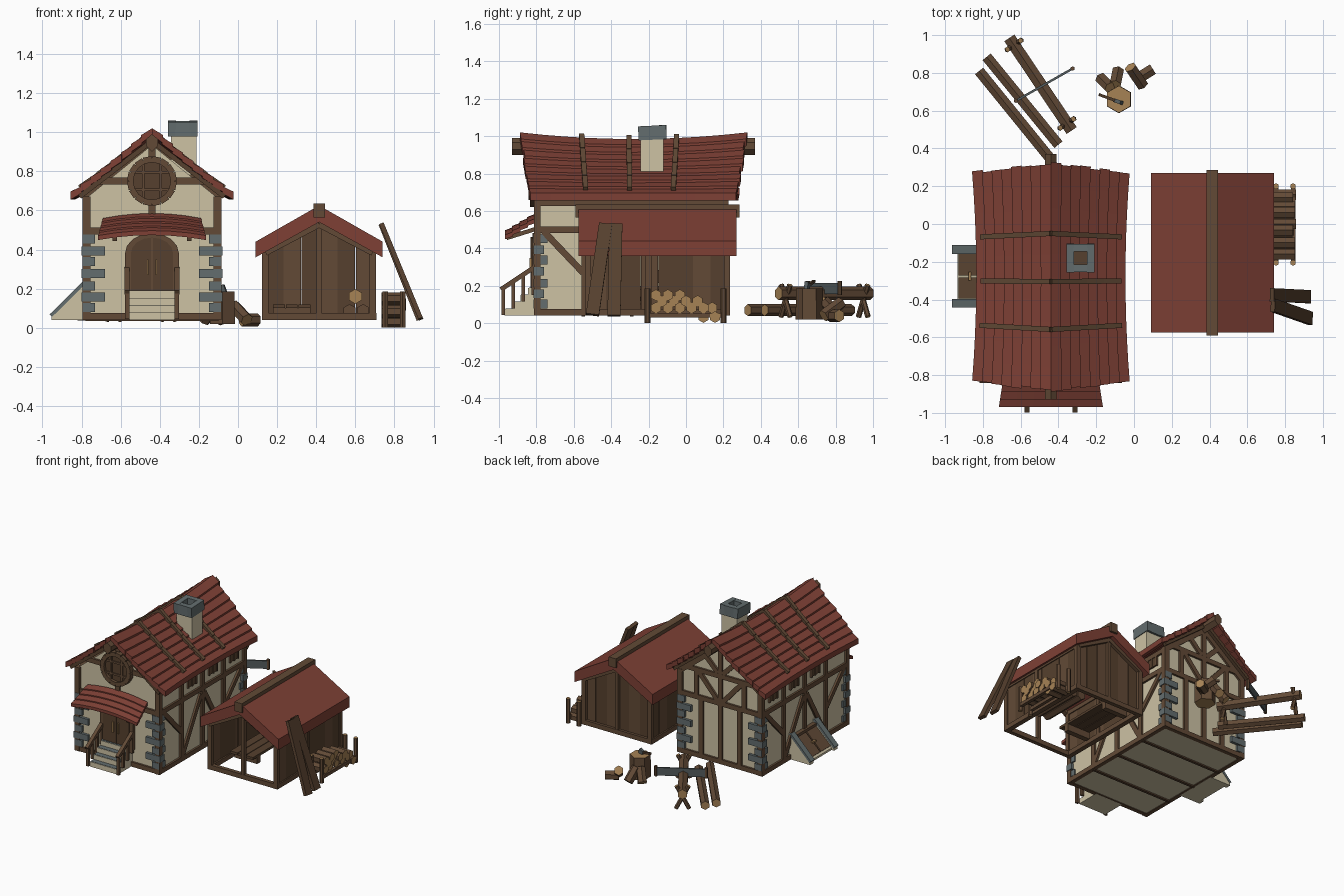
import bpy, bmesh, math, random
from mathutils import Vector, Matrix

if "Cube" in bpy.data.objects:
    bpy.data.objects.remove(bpy.data.objects["Cube"])
random.seed(4)

def mat(name, r, g, b):
    m = bpy.data.materials.new(name)
    m.diffuse_color = [((c / 255 + 0.055) / 1.055) ** 2.4 for c in (r, g, b)] + [1]
    m.use_nodes = True
    m.node_tree.nodes["Principled BSDF"].inputs["Base Color"].default_value = m.diffuse_color
    return m

RED, WOOD, DARK = mat("roof red", 126, 64, 53), mat("timber", 98, 74, 54), mat("dark wood", 86, 64, 46)
CREAM, STONE = mat("plaster", 205, 194, 164), mat("grey stone", 99, 109, 110)
GRAIN, IRON = mat("cut wood", 166, 130, 85), mat("iron", 84, 92, 94)

def finish(name, bm, *mats):
    bmesh.ops.recalc_face_normals(bm, faces=bm.faces)
    me = bpy.data.meshes.new(name)
    bm.to_mesh(me); bm.free()
    for m in mats: me.materials.append(m)
    ob = bpy.data.objects.new(name, me)
    bpy.context.collection.objects.link(ob)
    return ob

def axes(a, b, n):
    d = (b - a).normalized()
    n = Vector(n)
    if abs(d.dot(n)) > 0.99: n = Vector((0, 1, 0))
    x = d.cross(n).normalized()
    return Matrix((x, d, x.cross(d))).transposed().to_4x4()

def beam(name, a, b, w, t, m, n=(0, 0, 1)):
    "Bar from a to b, t thick along n and w wide across it."
    a, b = Vector(a), Vector(b)
    bm = bmesh.new()
    bmesh.ops.create_cube(bm, size=1, matrix=Matrix.Translation((a + b) / 2) @ axes(a, b, n)
                          @ Matrix.Diagonal((w, (b - a).length, t, 1)))
    return finish(name, bm, m)

def box(name, x0, x1, y0, y1, z0, z1, m):
    y = (y0 + y1) / 2; z = (z0 + z1) / 2
    return beam(name, (x0, y, z), (x1, y, z), y1 - y0, z1 - z0, m)

def log(name, a, b, r, side=WOOD, end=GRAIN, n=6, r2=None):
    a, b = Vector(a), Vector(b)
    bm = bmesh.new()
    bmesh.ops.create_cone(bm, cap_ends=True, segments=n, radius1=r, radius2=r2 or r, depth=(b - a).length,
        matrix=Matrix.Translation((a + b) / 2) @ (b - a).to_track_quat('Z', 'Y').to_matrix().to_4x4())
    for f in bm.faces: f.material_index = int(len(f.verts) == n and n != 4)
    return finish(name, bm, side, end)

def prism(name, pts, y0, y1, m):
    "Profile in x and z, pulled from y0 to y1."
    bm = bmesh.new()
    f = bm.faces.new([bm.verts.new((x, y0, z)) for x, z in pts])
    new = bmesh.ops.extrude_face_region(bm, geom=[f])["geom"]
    bmesh.ops.translate(bm, vec=(0, y1 - y0, 0), verts=[v for v in new if isinstance(v, bmesh.types.BMVert)])
    # the start face is kept by the extrusion, so the prism is closed
    return finish(name, bm, m)

def strip(name, section, n, m):
    "Bent board: section(u) gives four corners for u from 0 to 1."
    bm = bmesh.new()
    rings = [[bm.verts.new(p) for p in section(i / n)] for i in range(n + 1)]
    for p, q in zip(rings, rings[1:]):
        for k in range(4): bm.faces.new((p[k], p[(k + 1) % 4], q[(k + 1) % 4], q[k]))
    bm.faces.new(rings[0]); bm.faces.new(rings[-1])
    return finish(name, bm, m)

CX, Y0, Y1 = -0.44, -0.795, 0.21

# House body, sills and floor joists
prism("house_walls", [(CX - .34, .045), (CX + .34, .045), (CX + .34, .66), (CX, .935), (CX - .34, .66)], Y0, Y1, CREAM)
for y in (-.55, -.29, -.03): box("floor_joist", CX - .34, CX + .34, y - .01, y + .01, .035, .05, DARK)
def side(s, a, b, w=.035, m=WOOD, t=.03):
    beam("side_timber", (CX + s * .34, *a), (CX + s * .34, *b), w, t, m, (1, 0, 0))
def gable(y, a, b, w=.035, m=WOOD):
    beam("gable_timber", (CX + a[0], y, a[1]), (CX + b[0], y, b[1]), w, .03, m, (0, 1, 0))

for s in (-1, 1):
    for y in (Y0, Y1):
        box("corner_post", CX + s * .335 - .02, CX + s * .335 + .02, y - .018, y + .018, .04, .67, WOOD)
        # Corner stones
        for i, (z, wide) in enumerate([(.08, 0), (.135, 1), (.19, 0), (.255, 1), (.315, 0), (.37, 1), (.43, 0)]):
            lx, ly = (.12, .055) if wide else (.06, .075)
            x = CX + s * (.36 if wide else .352); d = 1 if y < 0 else -1; yo = y - d * .02
            box("corner_stone", *sorted((x, x - s * lx)), *sorted((yo, yo + d * ly)), z, z + .046, STONE)
    # Long side timbers
    for z in (.058, .50, .645): side(s, (Y0, z), (Y1, z))
    for y in (-.54, -.29, -.04): side(s, (y, .06), (y, .65))
    side(s, (-.76, .49), (-.55, .27)); side(s, (.18, .49), (-.03, .27))
    side(s, (-.53, .08), (-.31, .46)); side(s, (-.05, .08), (-.27, .46))
    for y in (-.415, -.165, .085):
        side(s, (y - .045, .595), (y + .045, .595), .065, DARK, .02)
        for dy in (-.045, 0, .045): side(s, (y + dy, .56), (y + dy, .63), .012)
for y in (Y0, Y1):
    for z in (.058, .495): gable(y, (-.34, z), (.34, z))
    for s in (-1, 1):
        if y > 0: gable(y, (s * .34, .655), (0, .925), .04)
        gable(y, (s * .31, .75 if y < 0 else .70), (0, .75 if y < 0 else .70))
    gable(y, (0, .5), (0, .92))
# Back gable posts and braces
for x in (-.16, 0, .16): gable(Y1, (x, .06), (x, .49))
for s in (-1, 1):
    gable(Y1, (s * .02, .51), (s * .19, .70)); gable(Y1, (s * .2, .51), (s * .2, .7))
    gable(Y1, (s * .02, .72), (s * .12, .82))

# Curved plank roof with battens
def roof(s, t, v, up=0):
    ridge = .985 + .035 * v * v
    return Vector((CX + s * t * (.39 + .022 * v * v), -.28 + v * (.605 - .05 * t),
                   ridge + (.685 - ridge) * t - .01 * math.sin(math.pi * t) + up))
ROWS = 8
for s in (-1, 1):
    for i in range(ROWS):
        e0, e1 = random.uniform(.985, 1.01), random.uniform(.985, 1.01)
        def sec(u, i=i, s=s, e0=e0, e1=e1):
            v = -e0 + u * (e0 + e1)
            a, b = i / ROWS, (i + 1.1) / ROWS
            return roof(s, a, v), roof(s, b, v, .015), roof(s, b, v, -.026), roof(s, a, v, -.036)
        strip("roof_plank", sec, 10, RED)
    for v in (-.46, -.04, .38):
        for k in range(4):
            beam("roof_batten", roof(s, k * .235, v, .014), roof(s, (k + 1) * .235, v, .017), .027, .022, WOOD)
    for y in (-.83, .24):
        beam("barge_rafter", (CX, y, .955), (CX + s * .37, y, .67), .025, .025, DARK)
for y0, y1 in ((-.93, -.78), (.20, .37)):
    prism("ridge_beam_end", [(CX - .03, .93), (CX, .9), (CX + .03, .93), (CX + .03, .965), (CX, .99), (CX - .03, .965)], y0, y1, WOOD)

# Chimney with open cap
QX, QY = -.283, -.18
box("chimney_shaft", QX - .06, QX + .07, QY - .062, QY + .06, .78, .99, CREAM)
for s in (-1, 1):
    beam("chimney_cap", (QX + s * .055, QY - .075, 1.015), (QX + s * .055, QY + .075, 1.022), .04, .075, STONE)
    beam("chimney_cap", (QX - .04, QY + s * .055, 1.018 + s * .003), (QX + .04, QY + s * .055, 1.018 + s * .003), .04, .075, STONE)
box("chimney_flue", QX - .036, QX + .036, QY - .036, QY + .036, .98, 1.01, DARK)

# Round gable window
log("round_window_pane", (CX, -.815, .75), (CX, -.78, .75), .11, DARK, DARK, 16)
ring = [(CX + .112 * math.cos(k * math.pi / 8), -.815, .75 + .112 * math.sin(k * math.pi / 8)) for k in range(17)]
for a, b in zip(ring, ring[1:]): beam("round_window_frame", a, b, .032, .04, WOOD, (0, 1, 0))
for o in (-.045, .045):
    beam("window_bar", (CX + o, -.817, .66), (CX + o, -.817, .84), .014, .012, WOOD, (0, 1, 0))
    beam("window_bar", (CX - .09, -.817, .75 + o), (CX + .09, -.817, .75 + o), .014, .012, WOOD, (0, 1, 0))

# Arched double door
def arch(h, z1): return [(CX - h, .17), (CX + h, .17)] + [(CX + h * math.cos(k * math.pi / 8), z1 + h * .75 * math.sin(k * math.pi / 8)) for k in range(9)]
prism("door_frame", arch(.138, .38), -.82, -.78, WOOD)
prism("door_leaves", arch(.108, .38), -.826, -.79, DARK)
beam("door_gap", (CX, -.826, .18), (CX, -.826, .46), .012, .01, WOOD, (0, 1, 0))
for s in (-1, 1): beam("door_handle", (CX + s * .022, -.832, .27), (CX + s * .022, -.832, .35), .009, .012, GRAIN, (0, 1, 0))

# Porch canopy
for j in range(4):
    def sec(u, j=j):
        w = 2 * u - 1; out = []
        for t, dz in ((j / 4, .0), ((j + 1.1) / 4, .009), ((j + 1.1) / 4, -.014), (j / 4, -.024)):
            out.append((CX + w * (.25 + .025 * t), -.805 - .16 * t, .585 - .095 * t - .025 * w * w + dz))
        return out
    strip("canopy_plank", sec, 6, RED)
for s in (-1, 1):
    beam("canopy_arm", (CX + s * .19, -.80, .505), (CX + s * .19, -.96, .455), .022, .022, WOOD)

# Front steps and railings
for i in range(4):
    y, z = -.97 + .042 * i, .04 + .037 * (i + 1)
    box("step", CX - .115, CX + .115, y, -.79, .04 + .037 * i, z, CREAM)
    box("step_tread", CX - .115, CX + .115, y + .004, y + .042, z - .001, z + .002, STONE)
for s in (-1, 1):
    x = CX + s * .127
    beam("hand_rail", (x, -.99, .18), (x, -.81, .30), .026, .024, WOOD)
    for k in range(4):
        y = -.977 + .053 * k; z = .045 + .035 * k
        box("rail_post", x - .011, x + .011, y - .009, y + .009, z, z + .145, WOOD)

# Cellar hatch on the left wall
slope = [(-.78, .04), (-.955, .04), (-.955, .06), (-.78, .235)]
for y in (-.44, -.155):
    prism("hatch_cheek", slope, y, y + .04, CREAM)
    beam("hatch_coping", (-.957, y + .02, .062), (-.785, y + .02, .232), .045, .018, STONE)
prism("hatch_base", [(-.78, .04), (-.935, .04), (-.935, .055), (-.78, .2)], -.40, -.155, CREAM)
for y in (-.339, -.216): beam("hatch_door", (-.925, y, .068), (-.80, y, .188), .112, .014, WOOD)
beam("hatch_lintel", (-.795, -.40, .2), (-.795, -.155, .2), .03, .02, WOOD)
beam("hatch_crossbar", (-.87, -.30, .133), (-.87, -.255, .133), .014, .012, GRAIN)

# Shed roof and frame
SX = .415
prism("shed_roof", [(SX, .625), (SX + .325, .44), (SX + .325, .36), (SX, .54), (SX - .325, .36), (SX - .325, .44)], -.575, .27, RED)
box("shed_ridge", SX - .03, SX + .03, -.59, .285, .565, .635, WOOD)
for s in (-1, 1):
    x = SX + s * .275
    box("shed_sill", x - .018, x + .018, -.54, .235, .04, .075, WOOD)
    for y in (-.525, -.20, .22): box("shed_post", x - .017, x + .017, y - .016, y + .016, .04, .40, WOOD)
    for y in (-.535, .225): beam("shed_rafter", (SX, y, .53), (x, y, .385), .03, .035, WOOD)
    box("shed_plate", x - .015, x + .015, -.54, .235, .365, .395, WOOD)
    # Side planks
    for k in range(8):
        y = -.52 + k * .093
        box("shed_side_plank", x - .008, x + .008, y, y + .092, .065 + random.uniform(0, .012), .39, DARK if k % 3 else WOOD)
for y in (-.525, .22):
    box("shed_cross_sill", SX - .28, SX + .28, y - .015, y + .015, .04, .075, WOOD)
    box("shed_middle_post", SX - .013, SX + .013, y - .013, y + .013, .04, .54, WOOD)
# Back planks, cut to the roof slope
for k in range(6):
    a = -.275 + k * .0925; b = a + .0925 - random.choice((.001, .002, .004))
    prism("shed_back_plank", [(SX + a, .06), (SX + b, .06), (SX + b, .545 - .55 * abs(b)), (SX + a, .545 - .55 * abs(a))], .20, .215, WOOD if k % 2 else DARK)
# Stored boards and logs inside
for k in range(3): box("stored_board", .18 + .065 * k, .24 + .065 * k, -.35, .15, .10, .118, DARK)
for y in (-.3, .1): box("board_support", .18, .37, y, y + .04, .05, .10, WOOD)
log("stored_log", (.60, -.30, .16), (.60, -.05, .16), .038)
log("stored_log", (.57, -.25, .085), (.57, .12, .085), .036, WOOD, WOOD)
log("stored_log", (.64, -.25, .085), (.64, .12, .085), .036, WOOD, WOOD)

# Firewood stack beside the shed
for z, ys in ((.15, (-.16, -.097, -.033)), (.118, (-.128, -.065, 0, .062)), (.082, (-.16, -.097, -.033, .03, .093, .14)),
              (.033, (.093, .155))):
    for y in ys: log("firewood", (.735, y, z), (.85 + random.uniform(-.012, .01), y, z), .031)
for y in (-.205, .2):
    for x in (.752, .842): log("stack_stake", (x, y, 0), (x, y, .185), .016)
for x in (.752, .842): box("stack_rail", x - .012, x + .012, -.205, .2, .03, .055, WOOD)

# Leaning boards
beam("leaning_board", (.925, -.385, .04), (.73, -.375, .53), .07, .024, DARK, (1, 0, .4))
beam("leaning_board", (.935, -.50, .045), (.735, -.43, .53), .07, .024, DARK, (1, 0, .4))

# Sawhorse with log, logs on the ground, long saw
A, B = Vector((-.66, .985, .16)), Vector((-.33, .495, .16))
log("sawn_log", A, B, .037)
d = (B - A).normalized(); p = Vector((-d.y, d.x, 0))
for c in (A + d * .045, B - d * .045):
    for s in (-1, 1):
        log("sawhorse_leg", c + p * s * .045 + Vector((0, 0, -.125)), c - p * s * .042 + Vector((0, 0, .045)), .015)
log("ground_log", (-.78, .885, .07), (-.40, .42, .07), .032)
log("ground_log", (-.82, .81, .07), (-.43, .33, .07), .032)
beam("saw_blade", (-.62, .655, .185), (-.33, .82, .185), .012, .06, IRON)
for x, y in ((-.625, .652), (-.325, .823)): log("saw_handle", (x, y, .15), (x, y, .225), .012, WOOD, WOOD)

# Chopping stump, axe and split logs
log("stump", (-.08, .66, .02), (-.08, .66, .185), .074, r2=.072)
beam("axe_handle", (-.185, .685, .225), (-.075, .645, .195), .015, .015, DARK)
beam("axe_head", (-.09, .65, .215), (-.075, .645, .175), .02, .04, IRON)
for a, b in (((-.175, .77, .035), (-.125, .72, .12)), ((-.085, .81, .035), (-.10, .735, .12)),
             ((-.02, .83, .11), (.045, .735, .04)), ((.02, .77, .04), (.10, .82, .04))):
    log("split_log", a, b, .034)
